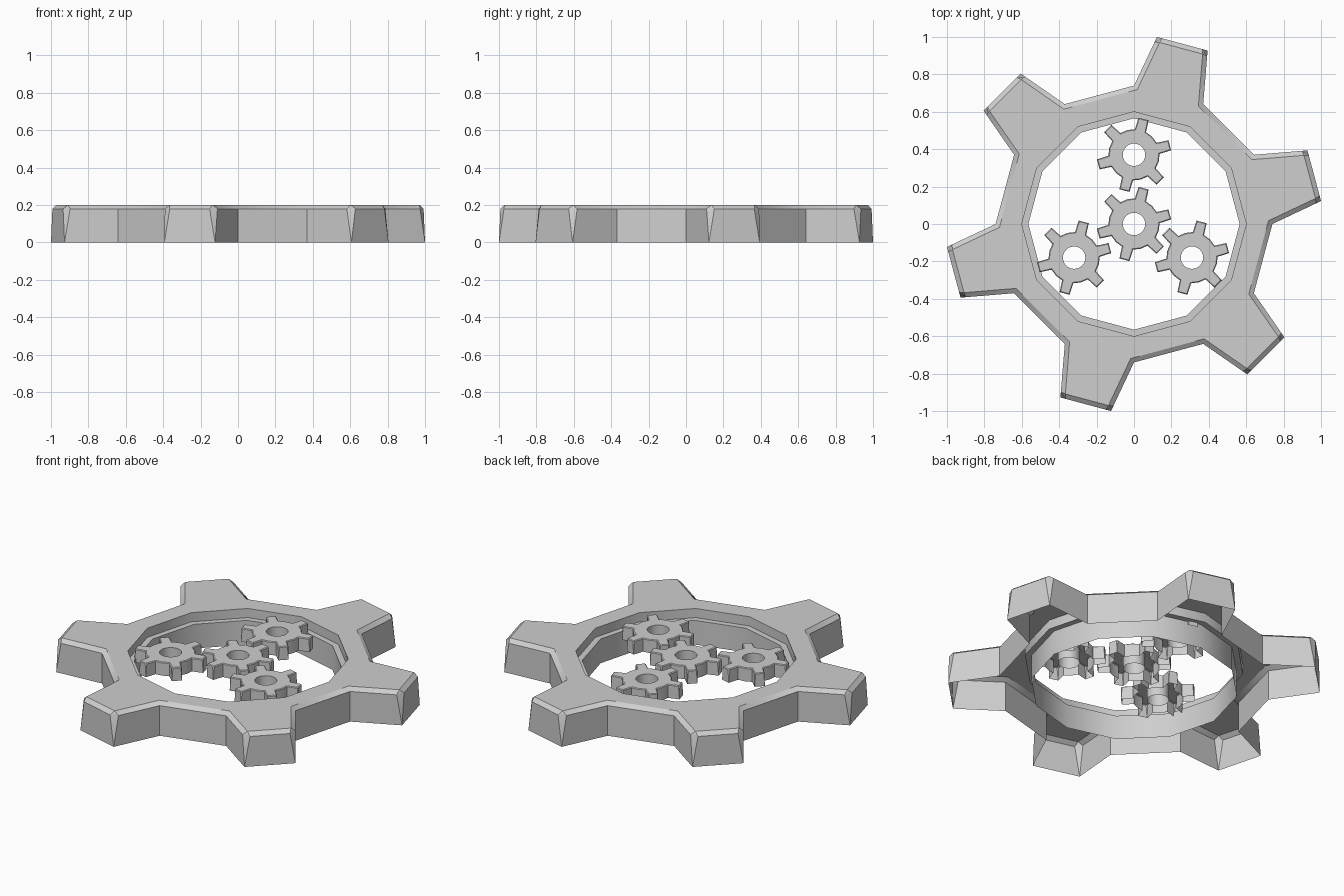
import bpy, bmesh, math
from mathutils import Vector

if "Cube" in bpy.data.objects:
    bpy.data.objects.remove(bpy.data.objects["Cube"])

steel = bpy.data.materials.new("grey_metal")
steel.diffuse_color = (0.62, 0.62, 0.62, 1)
steel.use_nodes = True
steel.node_tree.nodes["Principled BSDF"].inputs["Base Color"].default_value = steel.diffuse_color


def polar(r, deg, z=0.0):
    a = math.radians(deg)
    return Vector((r * math.cos(a), r * math.sin(a), z))


def tooth_outline(root, root_half, tip, tip_half, valley):
    """Six teeth, as (point, is_tip) pairs running anticlockwise."""
    pts = []
    for k in range(6):
        axis = 15 + 60 * k
        pts += [(polar(root, axis - root_half), False), (polar(tip, axis - tip_half), True),
                (polar(tip, axis + tip_half), True), (polar(root, axis + root_half), False)]
        if valley:
            pts.append((polar(root, axis + 30), False))
    return pts


def gear(name, centre, outline, z0, z1, bevel, cut, hole, segs):
    """Hollow gear shell, open below, with a bevelled top rim and a stepped hole."""
    bm = bmesh.new()
    n = len(outline)
    low, mid, top = [], [], []
    for i, (p, is_tip) in enumerate(outline):
        d0 = (p - outline[i - 1][0]).normalized()
        d1 = (outline[(i + 1) % n][0] - p).normalized()
        n0, n1 = Vector((-d0.y, d0.x, 0)), Vector((-d1.y, d1.x, 0))
        inset = p + (n0 + n1) * bevel / (1 + n0.dot(n1))
        low.append(bm.verts.new(p + Vector((0, 0, z0))))
        shoulder = [p - d0 * cut, p + d1 * cut] if is_tip else [p]
        mid.append([bm.verts.new(q + Vector((0, 0, z1 - bevel * 0.8))) for q in shoulder])
        top.append(bm.verts.new(inset + Vector((0, 0, z1))))

    # outer walls, bevel and the tapered corner facets of each tooth
    for i in range(n):
        j = (i + 1) % n
        bm.faces.new((low[i], low[j], mid[j][0], mid[i][-1]))
        bm.faces.new((mid[i][-1], mid[j][0], top[j], top[i]))
        if len(mid[i]) == 2:
            bm.faces.new((low[i], mid[i][1], mid[i][0]))
            bm.faces.new((mid[i][0], mid[i][1], top[i]))

    # stepped hole wall
    rings = [[bm.verts.new(polar(r, 360 * s / segs, z)) for s in range(segs)] for r, z in hole]
    for a, b in zip(rings, rings[1:]):
        for s in range(segs):
            t = (s + 1) % segs
            bm.faces.new((a[s], a[t], b[t], b[s]))

    # flat top between rim and hole
    edges = []
    for loop in (top, rings[0]):
        for i, v in enumerate(loop):
            w = loop[(i + 1) % len(loop)]
            edges.append(bm.edges.get((v, w)) or bm.edges.new((v, w)))
    bmesh.ops.triangle_fill(bm, use_beauty=True, use_dissolve=False, edges=edges)
    bmesh.ops.recalc_face_normals(bm, faces=bm.faces[:])
    bm.normal_update()
    lid = [f for f in bm.faces if all(abs(v.co.z - z1) < 1e-5 for v in f.verts)]
    if lid and lid[0].normal.z < 0:
        bmesh.ops.reverse_faces(bm, faces=bm.faces[:])

    me = bpy.data.meshes.new(name)
    bm.to_mesh(me)
    bm.free()
    me.materials.append(steel)
    ob = bpy.data.objects.new(name, me)
    ob.location = (centre[0], centre[1], 0)
    bpy.context.collection.objects.link(ob)
    bpy.ops.object.select_all(action='DESELECT')
    ob.select_set(True)
    bpy.context.view_layer.objects.active = ob
    bpy.ops.object.shade_smooth_by_angle(angle=math.radians(32))


# large outer ring with a ledge inside its opening
gear("outer_ring", (0, 0), tooth_outline(0.74, 15, 1.0075, 8, False), 0, 0.2, 0.025, 0.03,
     [(0.60, 0.2), (0.60, 0.145), (0.565, 0.145), (0.565, 0)], 12)

# small gears inside the ring
small = tooth_outline(0.137, 13, 0.2, 8, True)
for name, centre in (("centre_gear", (0, 0)), ("back_gear", (0, 0.37)),
                     ("left_gear", (-0.32, -0.18)), ("right_gear", (0.31, -0.18))):
    gear(name, centre, small, 0.12, 0.2, 0.005, 0.006, [(0.06, 0.2), (0.06, 0.12)], 24)
